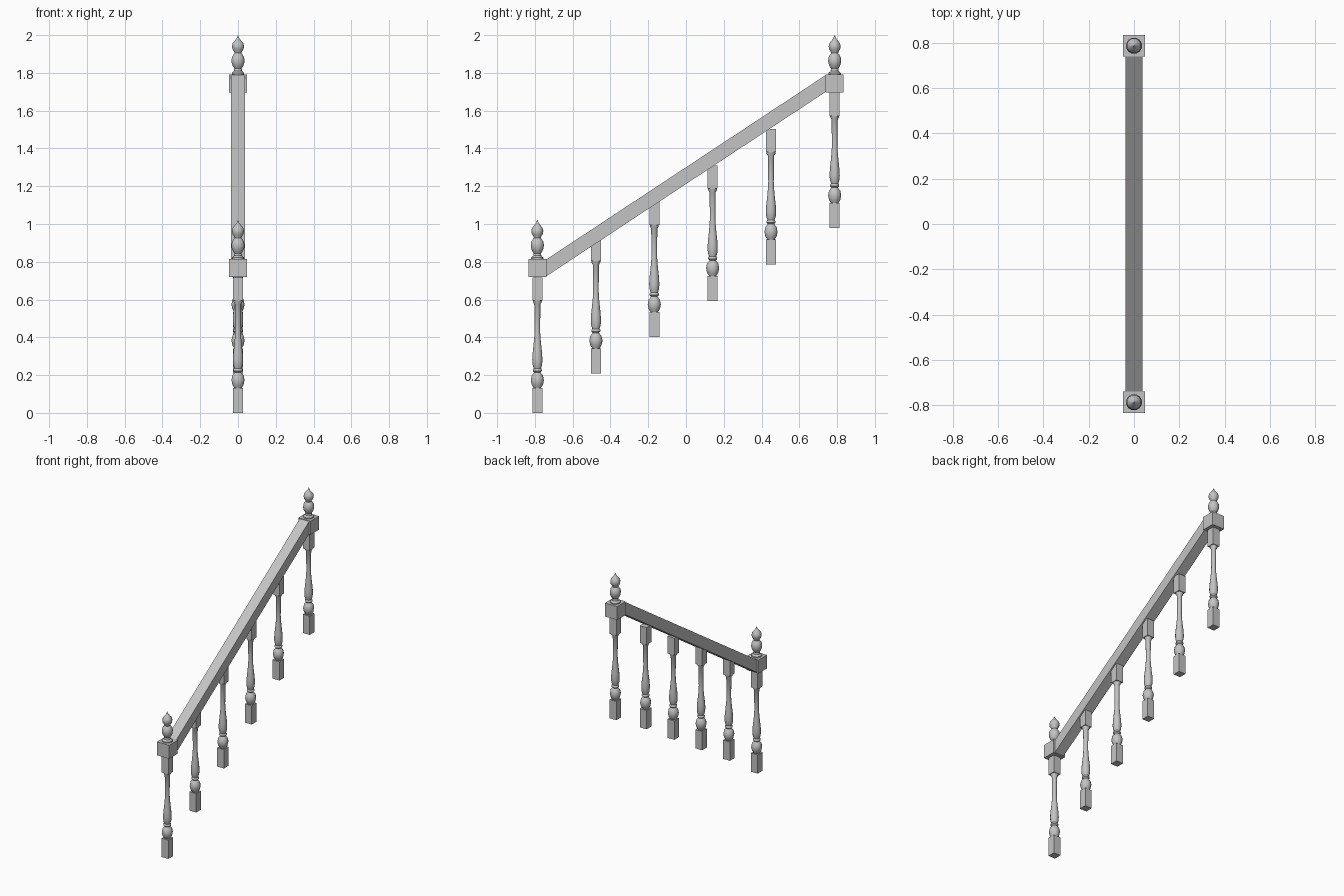
import bpy, math

cube = bpy.data.objects.get("Cube")
if cube:
    bpy.data.objects.remove(cube, do_unlink=True)

grey = bpy.data.materials.new("plain_grey")
grey.use_nodes = True
color = (0.55, 0.55, 0.55, 1)
grey.diffuse_color = color
grey.node_tree.nodes["Principled BSDF"].inputs["Base Color"].default_value = color

SIDES = 12
# Turned profiles: (radius, height)
SPINDLE = [(0.018, 0.125), (0.022, 0.135), (0.031, 0.15), (0.036, 0.173), (0.031, 0.198),
           (0.021, 0.21), (0.018, 0.215), (0.025, 0.222), (0.025, 0.23), (0.02, 0.236),
           (0.026, 0.255), (0.028, 0.28), (0.026, 0.315), (0.021, 0.36), (0.017, 0.40),
           (0.015, 0.44), (0.017, 0.575), (0.024, 0.587), (0.025, 0.6)]
FINIAL = [(0.034, 0.814), (0.034, 0.822), (0.022, 0.832), (0.02, 0.845), (0.028, 0.857),
          (0.034, 0.872), (0.036, 0.888), (0.033, 0.905), (0.025, 0.919), (0.019, 0.926),
          (0.021, 0.933), (0.03, 0.947), (0.033, 0.963), (0.029, 0.979), (0.016, 0.994),
          (0.007, 1.006), (0, 1.022)]


def finish(name, mesh, loc=(0, 0, 0)):
    ob = bpy.data.objects.new(name, mesh)
    bpy.context.collection.objects.link(ob)
    ob.location = loc
    mesh.materials.append(grey)
    return ob


def turned(name, profile, loc):
    verts, faces = [], []
    for r, z in profile:
        for i in range(SIDES):
            a = math.tau * (i + 0.5) / SIDES
            verts.append((max(r, 0.0003) * math.cos(a), max(r, 0.0003) * math.sin(a), z))
    for k in range(len(profile) - 1):
        for i in range(SIDES):
            j = (i + 1) % SIDES
            lo, hi = k * SIDES, (k + 1) * SIDES
            faces.append((lo + i, lo + j, hi + j, hi + i))
    faces.append(tuple(reversed(range(SIDES))))
    faces.append(tuple(range(len(verts) - SIDES, len(verts))))
    mesh = bpy.data.meshes.new(name)
    mesh.from_pydata(verts, [], faces)
    ob = finish(name, mesh, loc)
    bpy.ops.object.select_all(action='DESELECT')
    ob.select_set(True)
    bpy.context.view_layer.objects.active = ob
    bpy.ops.object.shade_smooth_by_angle(angle=math.radians(40))


def box(name, center, size, tilt=0):
    verts = [(x * size[0] / 2, y * size[1] / 2, z * size[2] / 2)
             for x in (-1, 1) for y in (-1, 1) for z in (-1, 1)]
    faces = [(0, 1, 3, 2), (4, 6, 7, 5), (0, 4, 5, 1), (2, 3, 7, 6), (0, 2, 6, 4), (1, 5, 7, 3)]
    mesh = bpy.data.meshes.new(name)
    mesh.from_pydata(verts, [], faces)
    finish(name, mesh, center).rotation_euler.x = tilt


def baluster(name, y, z):
    box(name + "_foot_block", (0, y, z + 0.066), (0.053, 0.053, 0.132))
    turned(name + "_spindle", SPINDLE, (0, y, z))
    box(name + "_top_block", (0, y, z + 0.656), (0.053, 0.053, 0.122))


def newel(name, y, z):
    baluster(name, y, z)
    box(name + "_cap_block", (0, y, z + 0.767), (0.095, 0.095, 0.095))
    turned(name + "_finial", FINIAL, (0, y, z))


# End posts
newel("lower_newel", -0.787, 0)
newel("upper_newel", 0.787, 0.978)

# Balusters rising between them
for i in range(4):
    baluster(f"baluster_{i + 1}", -0.477 + 0.309 * i, 0.209 + 0.192 * i)

# Sloping handrail
run, rise = 1.52, 1.003
box("handrail", (0, 0, 1.256), (0.073, math.hypot(run, rise), 0.074), math.atan2(rise, run))
